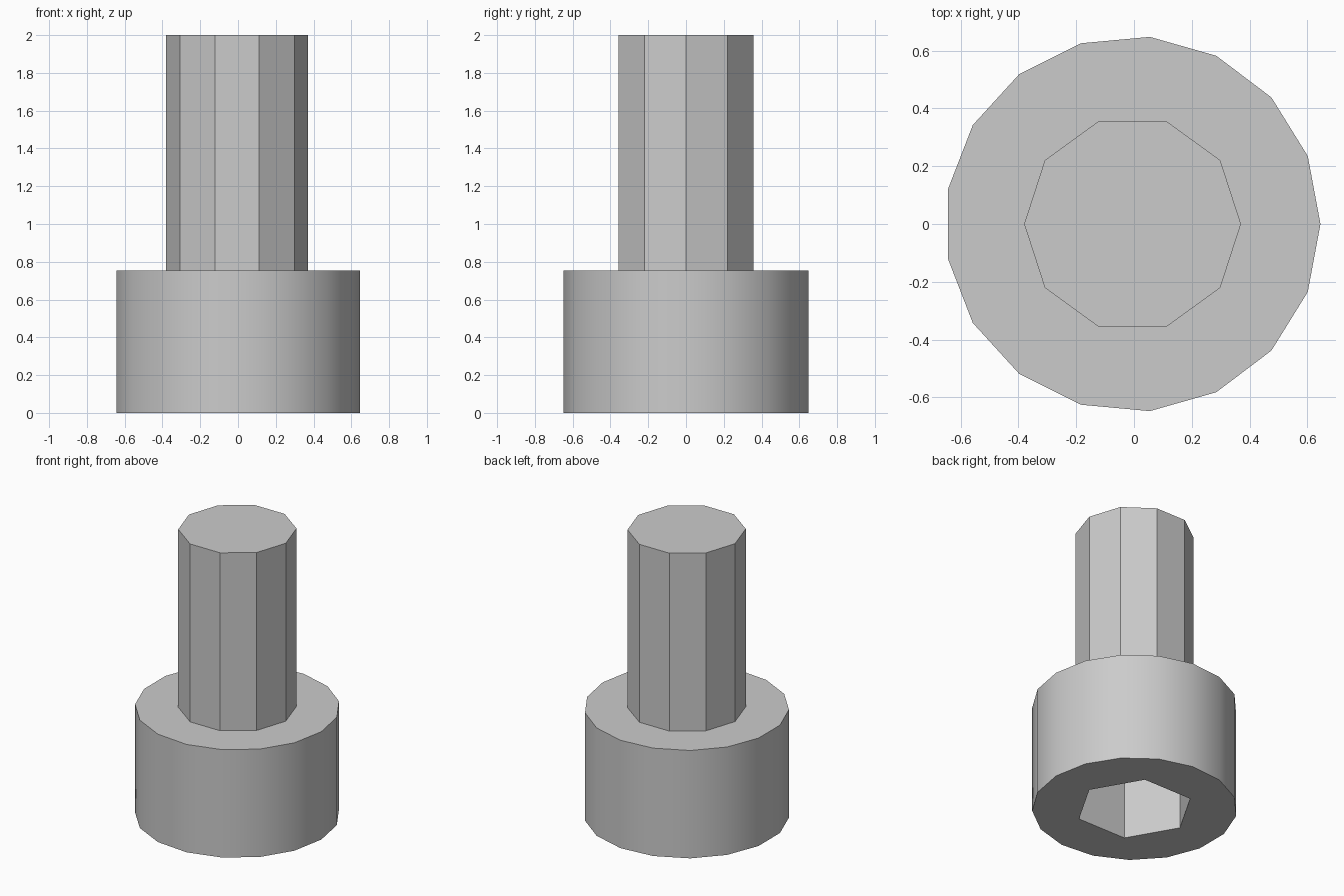
import bpy, bmesh, math

HEAD_SIDES, HEAD_RADIUS, HEAD_TOP = 17, 0.65, 0.755
SHAFT_SIDES, SHAFT_RADIUS, SHAFT_TOP = 10, 0.375, 2.0
SOCKET_RADIUS, SOCKET_DEPTH = 0.375, 0.5
CENTRE_X = -0.005

cube = bpy.data.objects.get("Cube")
if cube:
    bpy.data.objects.remove(cube, do_unlink=True)

steel = bpy.data.materials.new("grey steel")
steel.use_nodes = True
steel.diffuse_color = (0.6, 0.6, 0.6, 1)
steel.node_tree.nodes["Principled BSDF"].inputs["Base Color"].default_value = (0.6, 0.6, 0.6, 1)


def ring(bm, sides, radius, z):
    """Regular polygon of vertices with a corner on +x."""
    turn = 2 * math.pi / sides
    return [bm.verts.new((CENTRE_X + radius * math.cos(i * turn),
                          radius * math.sin(i * turn), z)) for i in range(sides)]


def wall(bm, low, high):
    for i in range(len(low)):
        j = (i + 1) % len(low)
        bm.faces.new((low[i], low[j], high[j], high[i]))


def annulus(bm, outer, inner):
    """Flat face between two existing loops."""
    edges = [bm.edges.get((loop[i - 1], loop[i])) for loop in (outer, inner) for i in range(len(loop))]
    bmesh.ops.triangle_fill(bm, edges=edges, use_beauty=True)


def finish(bm, name):
    bmesh.ops.recalc_face_normals(bm, faces=bm.faces[:])
    mesh = bpy.data.meshes.new(name)
    bm.to_mesh(mesh)
    bm.free()
    mesh.materials.append(steel)
    obj = bpy.data.objects.new(name, mesh)
    bpy.context.collection.objects.link(obj)
    bpy.ops.object.select_all(action="DESELECT")
    obj.select_set(True)
    bpy.context.view_layer.objects.active = obj
    bpy.ops.object.shade_smooth_by_angle(angle=math.radians(30))


# Bolt: round head, hexagonal socket below and faceted shaft above
bm = bmesh.new()
head_low = ring(bm, HEAD_SIDES, HEAD_RADIUS, 0)
head_high = ring(bm, HEAD_SIDES, HEAD_RADIUS, HEAD_TOP)
socket_rim = ring(bm, 6, SOCKET_RADIUS, 0)
socket_floor = ring(bm, 6, SOCKET_RADIUS, SOCKET_DEPTH)
shaft_low = ring(bm, SHAFT_SIDES, SHAFT_RADIUS, HEAD_TOP)
shaft_high = ring(bm, SHAFT_SIDES, SHAFT_RADIUS, SHAFT_TOP)
wall(bm, head_low, head_high)
wall(bm, socket_rim, socket_floor)
wall(bm, shaft_low, shaft_high)
annulus(bm, head_low, socket_rim)
annulus(bm, head_high, shaft_low)
bm.faces.new(socket_floor)
bm.faces.new(shaft_high)
finish(bm, "socket_bolt")
